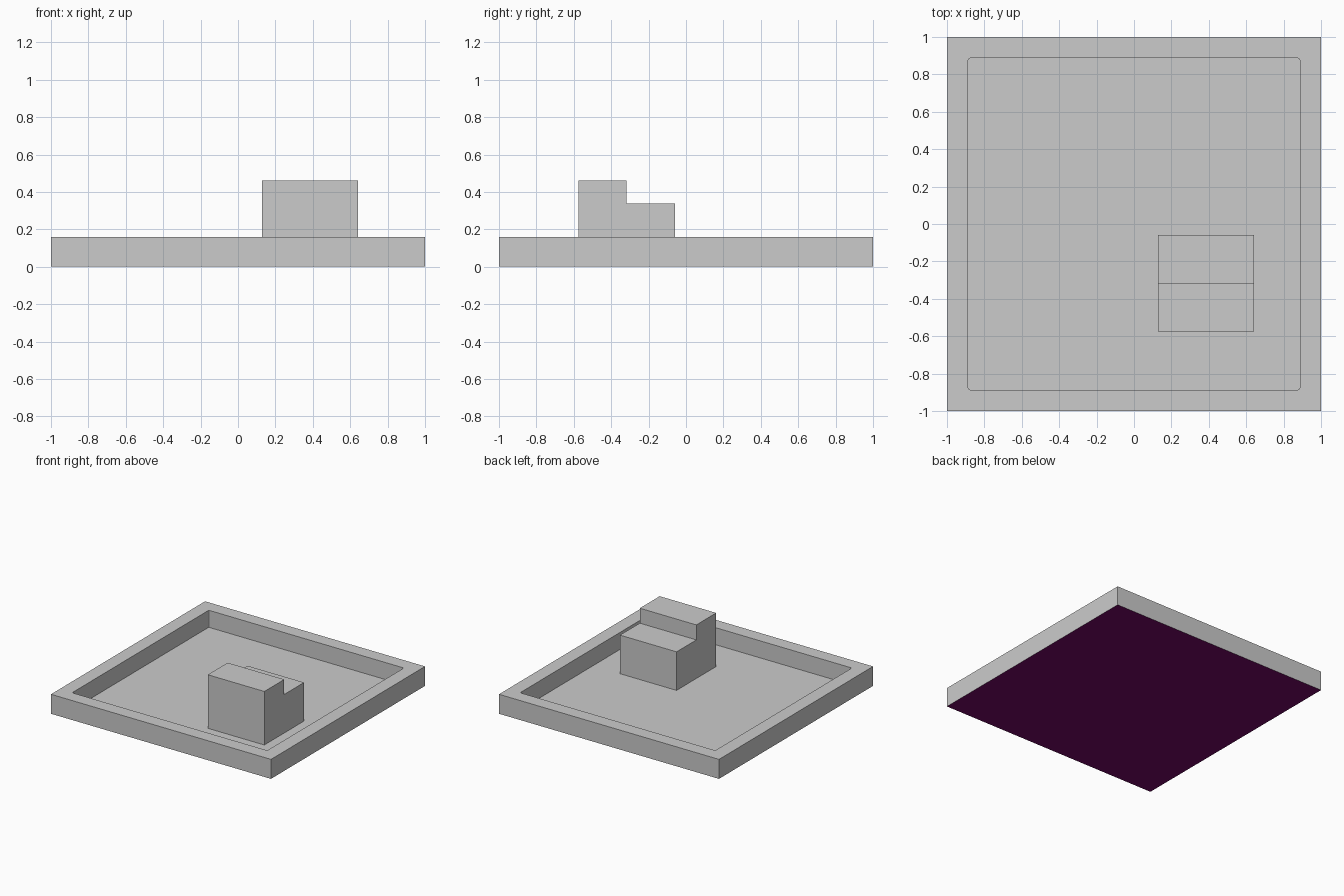
import bpy, bmesh

if "Cube" in bpy.data.objects:
    bpy.data.objects.remove(bpy.data.objects["Cube"])


def add_object(name, bm):
    mesh = bpy.data.meshes.new(name)
    bm.to_mesh(mesh)
    bm.free()
    obj = bpy.data.objects.new(name, mesh)
    bpy.context.collection.objects.link(obj)
    return obj


RIM_Z, FLOOR_Z, RIM_W = 0.16, 0.02, 0.16

# Tray: box with its top inset and sunk to form the recess
bm = bmesh.new()
bmesh.ops.create_cube(bm, size=1)
for v in bm.verts:
    v.co = (v.co.x * 2, v.co.y * 2, (v.co.z + 0.5) * RIM_Z)
bm.normal_update()
top = next(f for f in bm.faces if f.normal.z > 0.9)
bmesh.ops.inset_individual(bm, faces=[top], thickness=RIM_W)
inner = bmesh.ops.extrude_discrete_faces(bm, faces=[top])["faces"][0]
for v in inner.verts:
    v.co.z = FLOOR_Z

# Slightly rounded vertical corners inside the recess
corners = [e for e in bm.edges
           if abs(e.verts[0].co.z - e.verts[1].co.z) > 0.1
           and abs(e.verts[0].co.x) < 0.9]
bmesh.ops.bevel(bm, geom=corners, offset=0.012, segments=2, profile=0.5,
                affect='EDGES')
bmesh.ops.recalc_face_normals(bm, faces=bm.faces)

# Purple underside
for f in bm.faces:
    f.material_index = int(f.normal.z < -0.9)
tray = add_object("tray", bm)
grey = bpy.data.materials.new("grey")
purple = bpy.data.materials.new("purple_underside")
purple.diffuse_color = (0.17, 0.002, 0.13, 1)
purple.use_nodes = True
purple.node_tree.nodes["Principled BSDF"].inputs["Base Color"].default_value = purple.diffuse_color
grey.diffuse_color = (0.8, 0.8, 0.8, 1)
grey.use_nodes = True
grey.node_tree.nodes["Principled BSDF"].inputs["Base Color"].default_value = grey.diffuse_color
tray.data.materials.append(grey)
tray.data.materials.append(purple)

# Stepped block: side profile (y, z) extruded along x
profile = [(-0.575, FLOOR_Z), (-0.06, FLOOR_Z), (-0.06, 0.337),
           (-0.317, 0.337), (-0.317, 0.46), (-0.575, 0.46)]
bm = bmesh.new()
face = bm.faces.new([bm.verts.new((0.128, y, z)) for y, z in profile])
side = bmesh.ops.extrude_face_region(bm, geom=[face])["geom"]
bmesh.ops.translate(bm, vec=(0.514, 0, 0),
                    verts=[g for g in side if isinstance(g, bmesh.types.BMVert)])
bmesh.ops.recalc_face_normals(bm, faces=bm.faces)
add_object("stepped_block", bm)
